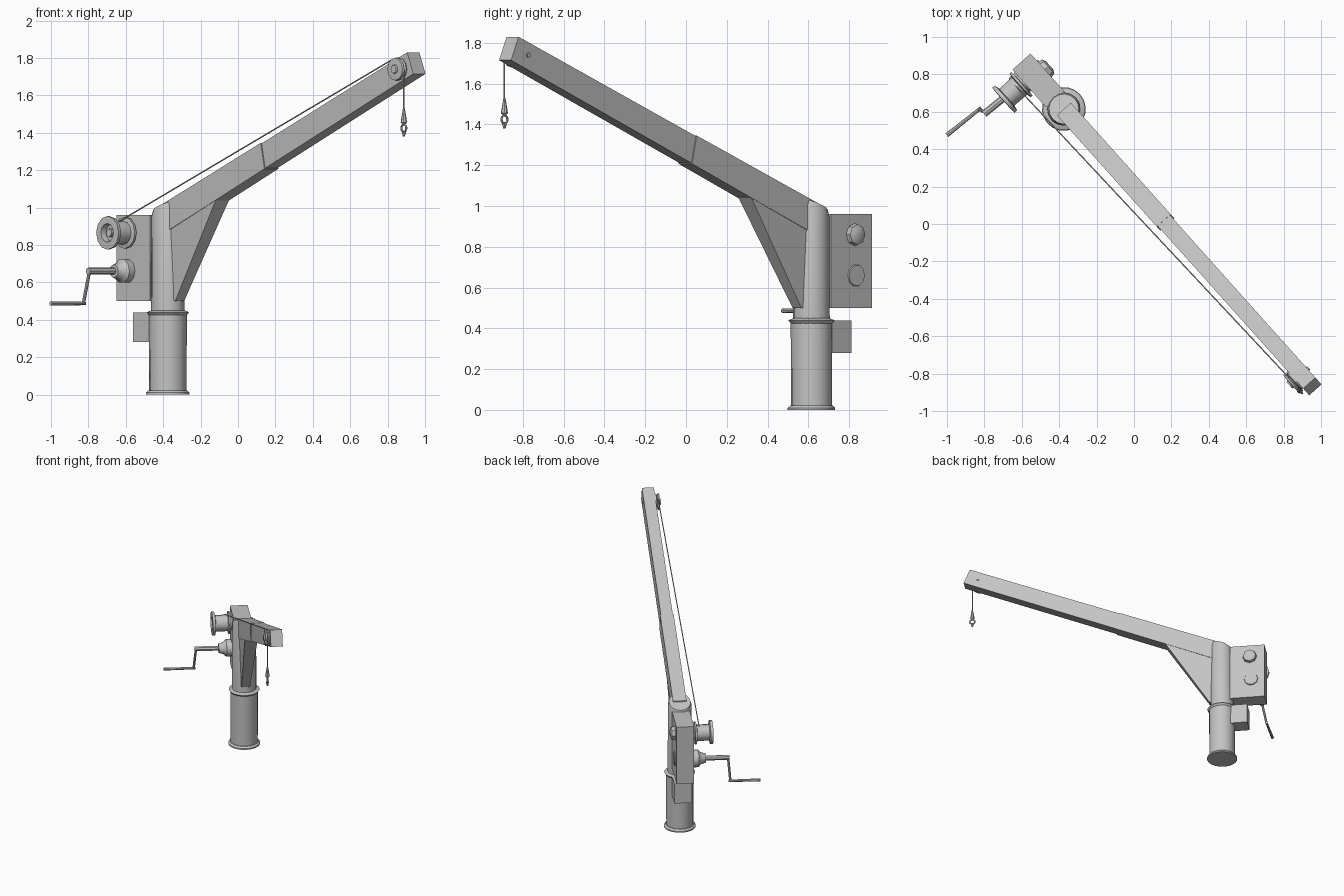
import bpy, bmesh, math
from mathutils import Matrix, Vector

if "Cube" in bpy.data.objects:
    bpy.data.objects.remove(bpy.data.objects["Cube"])

grey = bpy.data.materials.new("painted_grey")
grey.use_nodes = True
grey.diffuse_color = (0.55, 0.55, 0.55, 1)
grey.node_tree.nodes["Principled BSDF"].inputs["Base Color"].default_value = (0.55, 0.55, 0.55, 1)

# Working frame: x runs along the boom, -y is the winch side, origin on the column axis
FRAME = Matrix.Translation((-0.375, 0.615, 0)) @ Matrix.Rotation(math.radians(-48.16), 4, "Z")


def finish(name, bm, smooth=False):
    bmesh.ops.recalc_face_normals(bm, faces=bm.faces)
    bm.transform(FRAME)
    mesh = bpy.data.meshes.new(name)
    bm.to_mesh(mesh)
    bm.free()
    mesh.materials.append(grey)
    obj = bpy.data.objects.new(name, mesh)
    bpy.context.collection.objects.link(obj)
    if smooth:
        bpy.ops.object.select_all(action="DESELECT")
        obj.select_set(True)
        bpy.context.view_layer.objects.active = obj
        bpy.ops.object.shade_smooth_by_angle(angle=math.radians(40))
    return obj


def box(name, x0, x1, half, z0, z1):
    bm = bmesh.new()
    bmesh.ops.create_cube(bm, size=1)
    for v in bm.verts:
        v.co = (x1 if v.co.x > 0 else x0, v.co.y * 2 * half, z1 if v.co.z > 0 else z0)
    return finish(name, bm)


def lathe(name, profile, start=(0, 0, 0), axis=(0, 0, 1), sides=16, shape=None):
    """Spin (radius, distance) pairs around an axis, closing both ends."""
    bm = bmesh.new()
    rings = []
    for r, d in profile:
        rings.append([bm.verts.new((r * math.cos(a), r * math.sin(a), d))
                      for a in (math.tau * i / sides for i in range(sides))])
    for low, high in zip(rings, rings[1:]):
        for i in range(sides):
            j = (i + 1) % sides
            bm.faces.new((low[i], low[j], high[j], high[i]))
    bm.faces.new(rings[0])
    bm.faces.new(rings[-1])
    turn = Vector((0, 0, 1)).rotation_difference(Vector(axis)).to_matrix().to_4x4()
    bm.transform(Matrix.Translation(start) @ turn)
    if shape:
        for v in bm.verts:
            shape(v)
    return finish(name, bm, True)


def rod(name, a, b, r0, r1=None, sides=8):
    a, b = Vector(a), Vector(b)
    return lathe(name, [(r0, 0), (r0 if r1 is None else r1, (b - a).length)], a, b - a, sides)


def side_profile(name, points):
    """Prism from (x, z, half_width) outline points."""
    bm = bmesh.new()
    near = [bm.verts.new((x, -w, z)) for x, z, w in points]
    far = [bm.verts.new((x, w, z)) for x, z, w in points]
    bm.faces.new(near)
    bm.faces.new(far)
    for i in range(len(points)):
        j = (i + 1) % len(points)
        bm.faces.new((near[i], near[j], far[j], far[i]))
    return finish(name, bm)


# Pedestal and rotating column
lathe("base_plate", [(0.117, 0), (0.117, 0.01), (0.105, 0.022)], sides=20)
lathe("pedestal", [(0.1, 0.01), (0.1, 0.04), (0.102, 0.43)], sides=16)
lathe("pedestal_collar", [(0.102, 0.425), (0.114, 0.44), (0.09, 0.45)], sides=20)


def slant(v):
    if v.co.z > 0.9:
        v.co.z += 0.4 * v.co.x


lathe("column", [(0.09, 0.44), (0.088, 0.975), (0.08, 1.005)], shape=slant)

# Two boom sections and the bracing under them
def boom_top(x):
    return 1.83 - (1.967 - x) * 0.415


def boom_bottom(x):
    return 1.715 - (2.016 - x) * 0.428


side_profile("lower_boom", [(0, boom_top(0), 0.05), (0.8, boom_top(0.8), 0.05),
                            (0.83, boom_bottom(0.83), 0.05), (0, boom_bottom(0), 0.05)])
side_profile("upper_boom", [(0.75, boom_top(0.75) - 0.003, 0.044), (1.967, 1.83, 0.044),
                            (2.016, 1.715, 0.044), (0.75, boom_bottom(0.75) + 0.004, 0.044)])
side_profile("boom_gusset", [(0.03, 0.5, 0.032), (0.095, 0.5, 0.032),
                             (0.445, boom_bottom(0.445) + 0.01, 0.048), (0.03, 0.95, 0.048)])

# Winch housing, lower counter box and the fittings on the plain side
box("winch_housing", -0.34, -0.07, 0.065, 0.5, 0.96)
box("lower_box", -0.205, -0.05, 0.065, 0.28, 0.44)
lathe("drum_bearing_cap", [(0.055, 0), (0.05, 0.025), (0.028, 0.035)],
      (-0.225, 0.064, 0.86), (0, 1, 0), 8)
lathe("crank_bearing_cap", [(0.055, 0), (0.052, 0.008)],
      (-0.235, 0.064, 0.66), (0, 1, 0), 10)

# Cable drum with flanges and a recessed end
WINCH = (0, -1, 0)
lathe("cable_drum", [(0.05, 0), (0.05, 0.015), (0.085, 0.017), (0.085, 0.03), (0.062, 0.035),
                     (0.06, 0.125), (0.088, 0.13), (0.09, 0.15), (0.05, 0.152), (0.045, 0.12)],
      (-0.25, -0.06, 0.865), WINCH, 12)
rod("drum_axle", (-0.25, -0.17, 0.865), (-0.25, -0.2, 0.865), 0.022)

# Hand crank
lathe("crank_hub", [(0.065, 0), (0.065, 0.045), (0.045, 0.065), (0.035, 0.1)],
      (-0.255, -0.06, 0.66), WINCH, 10)
rod("crank_shaft", (-0.255, -0.14, 0.66), (-0.265, -0.335, 0.66), 0.019)
rod("crank_arm", (-0.265, -0.325, 0.66), (-0.3, -0.338, 0.485), 0.009)
rod("crank_handle", (-0.3, -0.325, 0.487), (-0.313, -0.56, 0.487), 0.009, 0.012)

# Tip pulley and the cable from drum to hook
lathe("tip_pulley", [(0.06, 0), (0.063, 0.01), (0.05, 0.017), (0.063, 0.024), (0.06, 0.034),
                     (0.025, 0.036), (0.022, 0.045)], (1.905, -0.042, 1.74), WINCH, 12)
rod("boom_cable", (-0.27, -0.11, 0.925), (1.87, -0.062, 1.792), 0.004, sides=6)
rod("pulley_pin", (1.905, 0.04, 1.74), (1.905, 0.052, 1.74), 0.012)
rod("hook_cable", (1.963, -0.064, 1.74), (1.963, -0.064, 1.47), 0.004, sides=6)

# Hook weight, ring and hook point
lathe("hook_weight", [(0.005, 0), (0.015, -0.06), (0.017, -0.075), (0.008, -0.085)],
      (1.963, -0.064, 1.53), sides=8)
bm = bmesh.new()
STEPS = 10
loops = []
for i in range(STEPS):
    a = math.tau * i / STEPS
    out = Vector((math.cos(a), 0, math.sin(a)))
    loops.append([bm.verts.new(Vector((1.963, -0.064, 1.425)) + out * (0.02 + 0.006 * math.cos(b))
                               + Vector((0, 0.006 * math.sin(b), 0)))
                  for b in (math.tau * k / 6 for k in range(6))])
for i in range(STEPS):
    p, q = loops[i], loops[(i + 1) % STEPS]
    for k in range(6):
        m = (k + 1) % 6
        bm.faces.new((p[k], p[m], q[m], q[k]))
finish("hook_ring", bm, True)
rod("hook_point", (1.963, -0.064, 1.408), (1.963, -0.064, 1.38), 0.012, 0.006)
